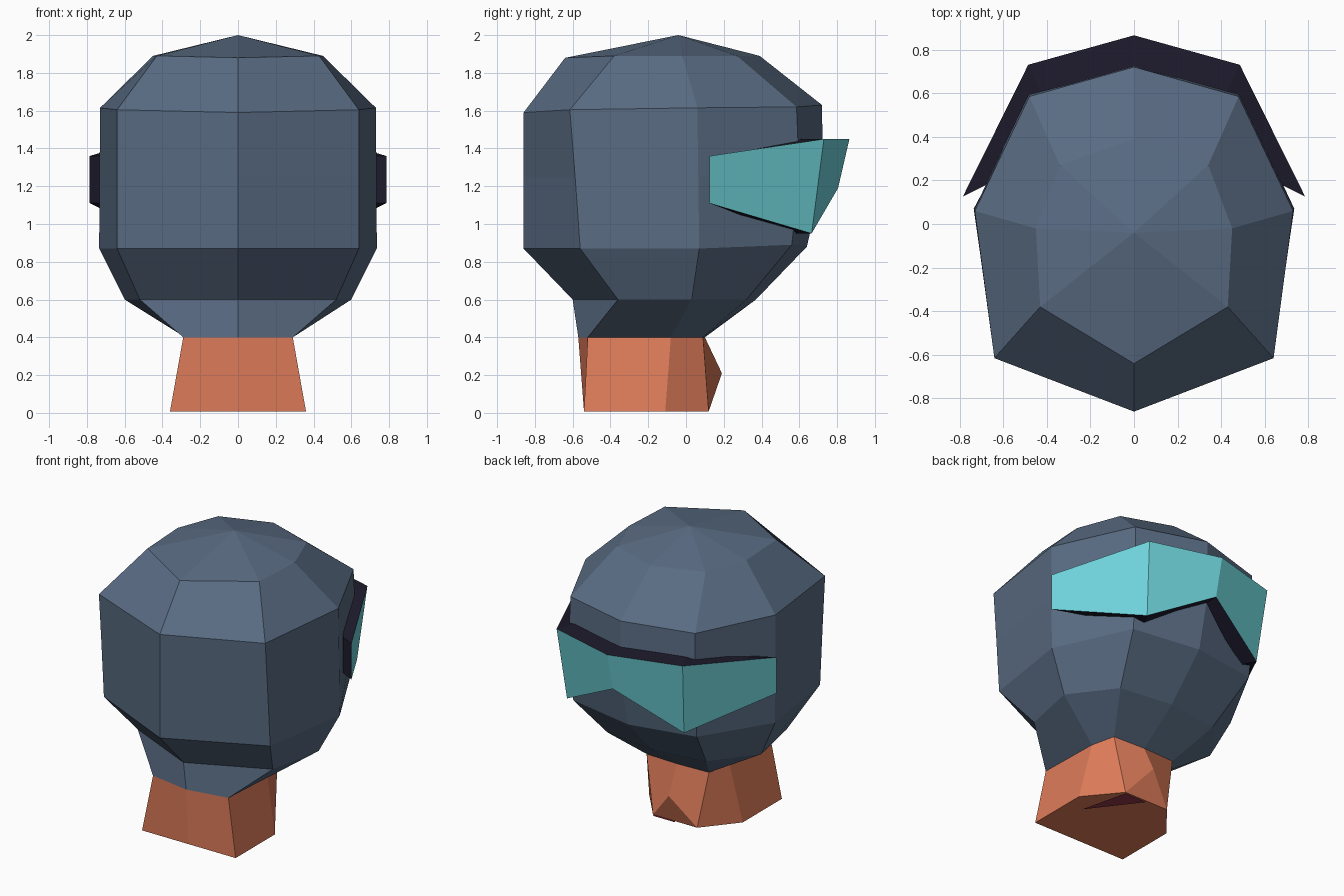
import bpy

if "Cube" in bpy.data.objects:
    bpy.data.objects.remove(bpy.data.objects["Cube"])


def material(name, rgb):
    m = bpy.data.materials.new(name)
    m.diffuse_color = (*rgb, 1)
    m.use_nodes = True
    m.node_tree.nodes["Principled BSDF"].inputs["Base Color"].default_value = m.diffuse_color
    return m


SLATE = material("slate_blue", (0.100, 0.148, 0.225))
CYAN = material("cyan", (0.160, 0.665, 0.715))
DARK = material("dark_navy", (0.013, 0.0115, 0.026))
SKIN = material("terracotta", (0.720, 0.198, 0.100))
MAROON = material("maroon", (0.300, 0.040, 0.070))


def make(name, verts, faces, mats, indices=None):
    me = bpy.data.meshes.new(name)
    me.from_pydata(verts, [], faces)
    for m in mats:
        me.materials.append(m)
    if indices:
        for p, i in zip(me.polygons, indices):
            p.material_index = i
    ob = bpy.data.objects.new(name, me)
    bpy.context.collection.objects.link(ob)
    return ob


def mirror_ring(half):
    """Half outline (front centre to back centre) -> closed 8-point ring."""
    return half + [(-x, y, z) for x, y, z in half[-2:0:-1]]


def loft(rings):
    """Quads between successive 8-point rings, listed bottom to top."""
    verts = [v for r in rings for v in mirror_ring(r)]
    faces = [(8 * r + i, 8 * r + (i + 1) % 8, 8 * r + 8 + (i + 1) % 8, 8 * r + 8 + i)
             for r in range(len(rings) - 1) for i in range(8)]
    return verts, faces


# Head: stacked eight-sided rings
collar = [(0, -.57, .4), (.29, -.52, .4), (.28, -.08, .4), (.24, .09, .4), (0, .10, .4)]
rings = [
    collar,
    [(0, -.60, .6), (.52, -.36, .6), (.60, .03, .6), (.38, .32, .6), (0, .37, .6)],
    [(0, -.86, .87), (.64, -.56, .87), (.735, .07, .87), (.475, .56, .89), (0, .64, .88)],
    [(0, -.86, 1.25), (.64, -.587, 1.25), (.733, .065, 1.25), (.485, .6, 1.25), (0, .725, 1.25)],
    [(0, -.86, 1.59), (.64, -.615, 1.605), (.73, .06, 1.615), (.48, .585, 1.62), (0, .72, 1.63)],
    [(0, -.64, 1.88), (.43, -.38, 1.89), (.45, -.02, 1.89), (.34, .27, 1.89), (0, .39, 1.89)],
]
verts, faces = loft(rings)
top, apex = len(verts) - 8, len(verts)
verts.append((0, -.04, 2.0))
faces += [(top + i, top + (i + 1) % 8, apex) for i in range(8)]
make("head", verts, faces, [SLATE])

# Neck: from base to the head's lower ring, with a bump at the back
base = [(0, -.54, .008), (.36, -.54, .008), (.36, -.11, .008), (.17, .12, .008), (0, .19, .21)]
verts, faces = loft([base, collar])
faces += [(3, 5, 4), (7, 6, 5, 3, 2, 1, 0)]
make("neck", verts, faces, [SKIN])

# Small plate under the neck
make("neck_base_plate", [(.17, .12, 0), (.25, -.21, 0), (0, .12, 0)], [(0, 1, 2)], [MAROON])

# Visor: bright outer band, dark edges and inside
upper = [(.785, .125, 1.36), (.485, .73, 1.45), (0, .865, 1.45)]
lower = [(.785, .125, 1.11), (.45, .665, .95), (0, .805, 1.19)]


def full(pts):
    return pts + [(-x, y, z) for x, y, z in pts[-2::-1]]


def inner(pts):
    return [(x * .87, y * .78 + .09 * (1 - y), z) for x, y, z in pts]


rows = [full(upper), full(lower), full(inner(lower)), full(inner(upper))]
verts = [v for r in rows for v in r]
faces, mats = [], []
for r in range(4):
    for i in range(4):
        a, b = 5 * r, 5 * ((r + 1) % 4)
        faces.append((a + i, a + i + 1, b + i + 1, b + i))
        mats.append(0 if r == 0 else 1)
faces += [(0, 5, 10, 15), (4, 19, 14, 9)]
mats += [1, 1]
make("visor", verts, faces, [CYAN, DARK], mats)
